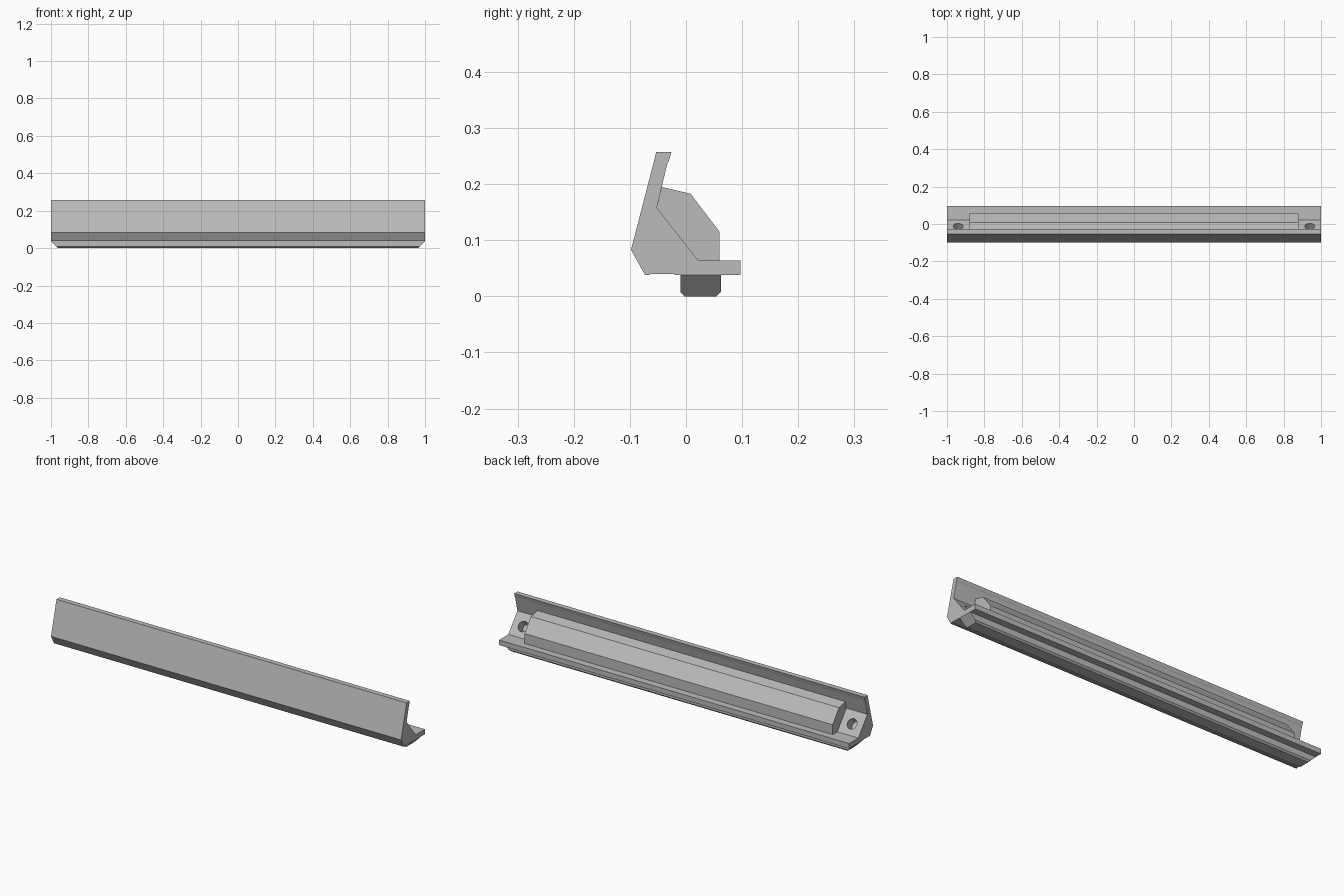
import bpy, bmesh
from mathutils import Vector

if "Cube" in bpy.data.objects:
    bpy.data.objects.remove(bpy.data.objects["Cube"])

grey = bpy.data.materials.new("light_grey")
grey.use_nodes = True
color = (0.5, 0.5, 0.5, 1)
grey.diffuse_color = color
grey.node_tree.nodes["Principled BSDF"].inputs["Base Color"].default_value = color


def finish(name, bm):
    bmesh.ops.recalc_face_normals(bm, faces=bm.faces)
    mesh = bpy.data.meshes.new(name)
    bm.to_mesh(mesh)
    bm.free()
    mesh.materials.append(grey)
    obj = bpy.data.objects.new(name, mesh)
    bpy.context.collection.objects.link(obj)
    return obj


def extrude_profile(name, profile, half, taper_from=None):
    """Sweep a (y, z) outline along x; ends may slope inwards below a height."""
    bm = bmesh.new()
    face = bm.faces.new([bm.verts.new((-half, y, z)) for y, z in profile])
    ext = bmesh.ops.extrude_face_region(bm, geom=[face])
    moved = [v for v in ext["geom"] if isinstance(v, bmesh.types.BMVert)]
    bmesh.ops.translate(bm, verts=moved, vec=(2 * half, 0, 0))
    if taper_from is not None:
        for v in bm.verts:
            inset = taper_from - v.co.z
            v.co.x += -inset if v.co.x > 0 else inset
    return finish(name, bm)


# Main channel: leaning front wall, sloped inner face and rear flange
channel = extrude_profile("channel_body", [
    (-0.053, 0.257), (-0.026, 0.257), (-0.031, 0.24), (-0.033, 0.238),
    (-0.052, 0.158), (0.022, 0.064), (0.097, 0.064), (0.097, 0.038),
    (-0.02, 0.038), (-0.022, 0.04), (-0.064, 0.04), (-0.066, 0.038),
    (-0.073, 0.038), (-0.098, 0.083)], 1.0)

# Faceted block seated against the slope
extrude_profile("inner_block", [
    (-0.043, 0.195), (0.008, 0.183), (0.06, 0.115), (0.06, 0.064),
    (0.022, 0.064), (-0.052, 0.158)], 0.88)

# Foot rail with chamfered lower edges and sloped ends
extrude_profile("foot_rail", [
    (-0.01, 0.038), (-0.01, 0.008), (-0.002, 0), (0.054, 0),
    (0.062, 0.008), (0.062, 0.038)], 1.0, taper_from=0.038)

# Blind screw holes square to the slope at both ends
normal = Vector((0, 0.094, 0.074)).normalized()
for side, x in (("left", 0.94), ("right", -0.94)):
    bm = bmesh.new()
    bmesh.ops.create_cone(bm, cap_ends=True, segments=24,
                          radius1=0.026, radius2=0.026, depth=0.1)
    cutter = finish(side + "_hole_cutter", bm)
    cutter.rotation_euler = normal.to_track_quat('Z', 'Y').to_euler()
    cutter.location = (x, -0.012, 0.108)
    cutter.hide_render = True
    mod = channel.modifiers.new(side + "_hole", 'BOOLEAN')
    mod.operation = 'DIFFERENCE'
    mod.solver = 'EXACT'
    mod.object = cutter
    bpy.context.view_layer.objects.active = channel
    bpy.ops.object.modifier_apply(modifier=mod.name)
    bpy.data.objects.remove(cutter)
